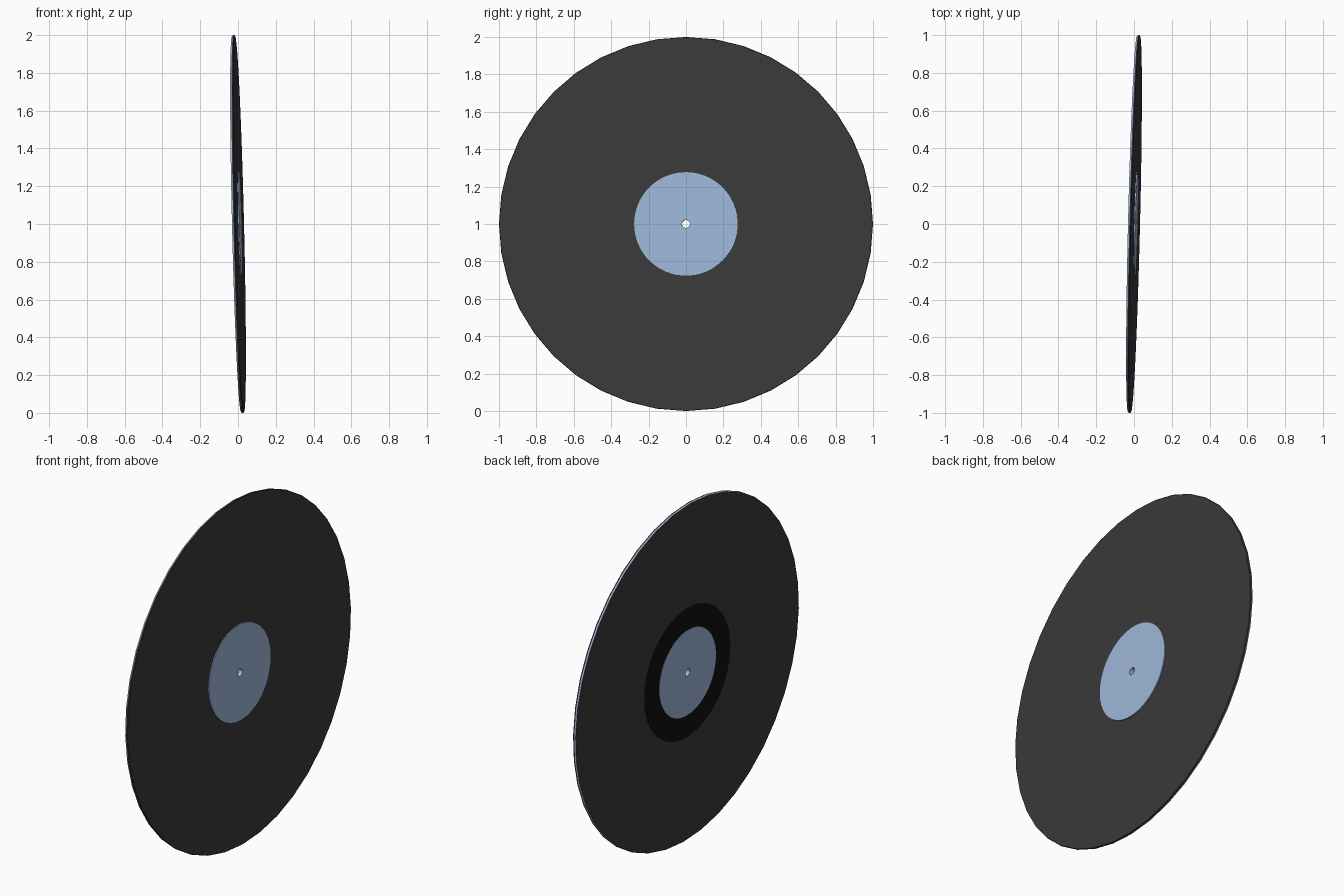
import bpy, bmesh, math
from mathutils import Vector

if "Cube" in bpy.data.objects:
    bpy.data.objects.remove(bpy.data.objects["Cube"])


def material(name, rgb):
    m = bpy.data.materials.new(name)
    m.diffuse_color = (*rgb, 1)
    m.use_nodes = True
    m.node_tree.nodes["Principled BSDF"].inputs["Base Color"].default_value = m.diffuse_color
    return m


black = material("charcoal", (0.042, 0.042, 0.042))
jet = material("jet_black", (0.005, 0.005, 0.005))
blue = material("pale_blue", (0.35, 0.48, 0.71))

# Disc axis points along +x, leaning slightly to the front and upward
axis = Vector((1, -0.024, 0.024)).normalized()
tilt = Vector((1, 0, 0)).rotation_difference(axis)
HOLE = 0.021


def lathe(name, profile, sides, mats):
    """Closed ring profile of (axial, radius, material of next face)."""
    bm = bmesh.new()
    rings = []
    for h, r, _ in profile:
        ring = []
        for i in range(sides):
            a = math.tau * i / sides
            p = Vector((h, r * math.cos(a), r * math.sin(a)))
            ring.append(bm.verts.new(tilt @ p + Vector((0, 0, 1))))
        rings.append(ring)
    for k, (_, _, mi) in enumerate(profile):
        a, b = rings[k], rings[(k + 1) % len(rings)]
        for i in range(sides):
            j = (i + 1) % sides
            f = bm.faces.new((a[i], a[j], b[j], b[i]))
            f.material_index = mi
    bmesh.ops.recalc_face_normals(bm, faces=bm.faces)
    me = bpy.data.meshes.new(name)
    bm.to_mesh(me)
    bm.free()
    for m in mats:
        me.materials.append(m)
    ob = bpy.data.objects.new(name, me)
    bpy.context.collection.objects.link(ob)
    return ob


def plate(name, h0, h1, radius, mat):
    return lathe(name, [(h0, HOLE, 0), (h0, radius, 0), (h1, radius, 0), (h1, HOLE, 0)], 64, [mat])


# Main disc: black faces, black front rim, blue rear rim, blue spindle hole
lathe("record_disc", [
    (0.008, HOLE, 0), (0.008, 0.998, 0), (0.006, 1.0, 0),
    (-0.001, 1.0, 1), (-0.008, 0.997, 0), (-0.008, HOLE, 1)], 40, [black, blue])

# Raised front label
plate("front_label", 0.006, 0.014, 0.277, blue)

# Rear run-out ring and label
plate("rear_dark_ring", -0.007, -0.0095, 0.383, jet)
plate("rear_label", -0.007, -0.011, 0.253, blue)
